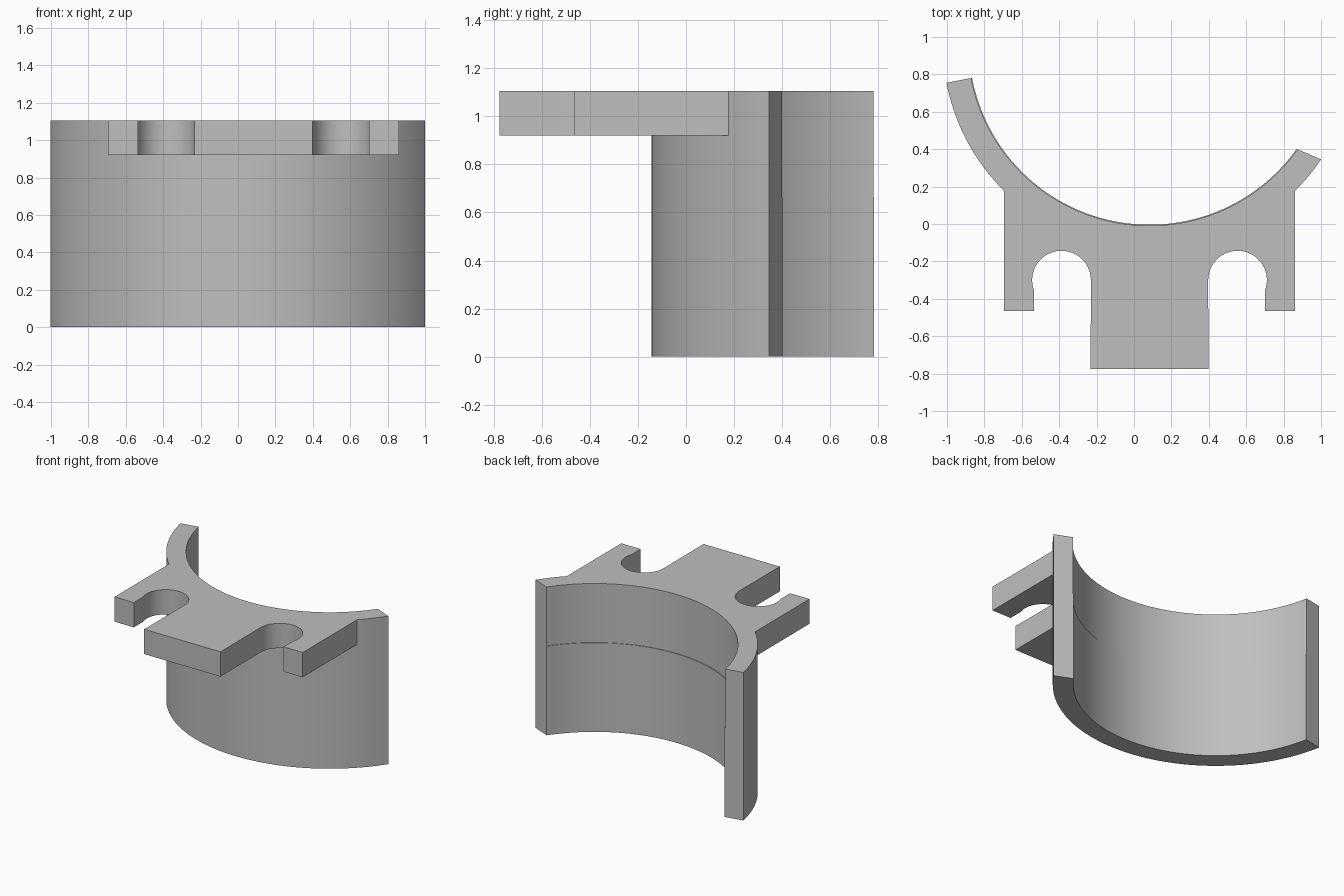
import bpy, bmesh
from math import cos, sin, radians
from mathutils import Vector

cube = bpy.data.objects.get("Cube")
if cube:
    bpy.data.objects.remove(cube, do_unlink=True)

TOP, FLANGE_Z, STEP_Z = 1.105, 0.92, 0.665
AXIS = Vector((0.083, 0.962))            # axis of the curved wall
R_OUT, R_LOW, R_UP = 1.105, 0.966, 0.971

grey = bpy.data.materials.new("plain grey")
grey.use_nodes = True
colour = (0.52, 0.52, 0.52, 1)
grey.diffuse_color = colour
grey.node_tree.nodes["Principled BSDF"].inputs["Base Color"].default_value = colour


def arc(centre, r, start, end, n):
    """Points on an arc, angles in degrees."""
    angles = [radians(start + (end - start) * i / n) for i in range(n + 1)]
    return [centre + r * Vector((cos(a), sin(a))) for a in angles]


def prism(name, outline, z0, z1):
    """Extrude a closed outline from z0 to z1."""
    bm = bmesh.new()
    face = bm.faces.new([bm.verts.new((p.x, p.y, z0)) for p in outline])
    new = bmesh.ops.extrude_face_region(bm, geom=[face])["geom"]
    bmesh.ops.translate(bm, vec=(0, 0, z1 - z0),
                        verts=[g for g in new if isinstance(g, bmesh.types.BMVert)])
    bmesh.ops.recalc_face_normals(bm, faces=bm.faces)
    mesh = bpy.data.meshes.new(name)
    bm.to_mesh(mesh)
    bm.free()
    mesh.materials.append(grey)
    obj = bpy.data.objects.new(name, mesh)
    bpy.context.collection.objects.link(obj)
    return obj


def combine(target, tool, operation):
    mod = target.modifiers.new(operation.lower(), "BOOLEAN")
    mod.operation, mod.solver, mod.object = operation, "EXACT", tool
    bpy.context.view_layer.objects.active = target
    bpy.ops.object.modifier_apply(modifier=mod.name)
    bpy.data.objects.remove(tool, do_unlink=True)


# Curved wall, its right end cut slightly off the radial direction
wall = prism("curved_bracket",
             arc(AXIS, R_OUT, 190.8, 326.1, 72) + arc(AXIS, R_LOW, 324.5, 190.8, 72),
             0, TOP)

# Shallow recess in the upper inner face
recess = prism("recess_cutter", arc(AXIS, R_UP, 0, 357.5, 143), STEP_Z, TOP + 0.2)
combine(wall, recess, "DIFFERENCE")

# Top flange: centre tongue, two round notches and two side arms
notch = arc(Vector((0.4705, -0.30)), 0.157, 180, -20.5, 24)
half = ([Vector((0.315, -0.775))] + notch +
        [Vector((notch[-1].x, -0.465)), Vector((0.777, -0.465))])
back = arc(Vector((0, AXIS.y)), 1.04, -41.66, -138.34, 40)
mirrored = [Vector((-p.x, p.y)) for p in reversed(half)]
shift = Vector((AXIS.x, 0))
flange = prism("flange", [p + shift for p in half + back + mirrored], FLANGE_Z, TOP)
combine(wall, flange, "UNION")

# Smooth curves with sharp edges
bpy.ops.object.select_all(action="DESELECT")
wall.select_set(True)
bpy.context.view_layer.objects.active = wall
bpy.ops.object.shade_smooth_by_angle(angle=radians(25))
